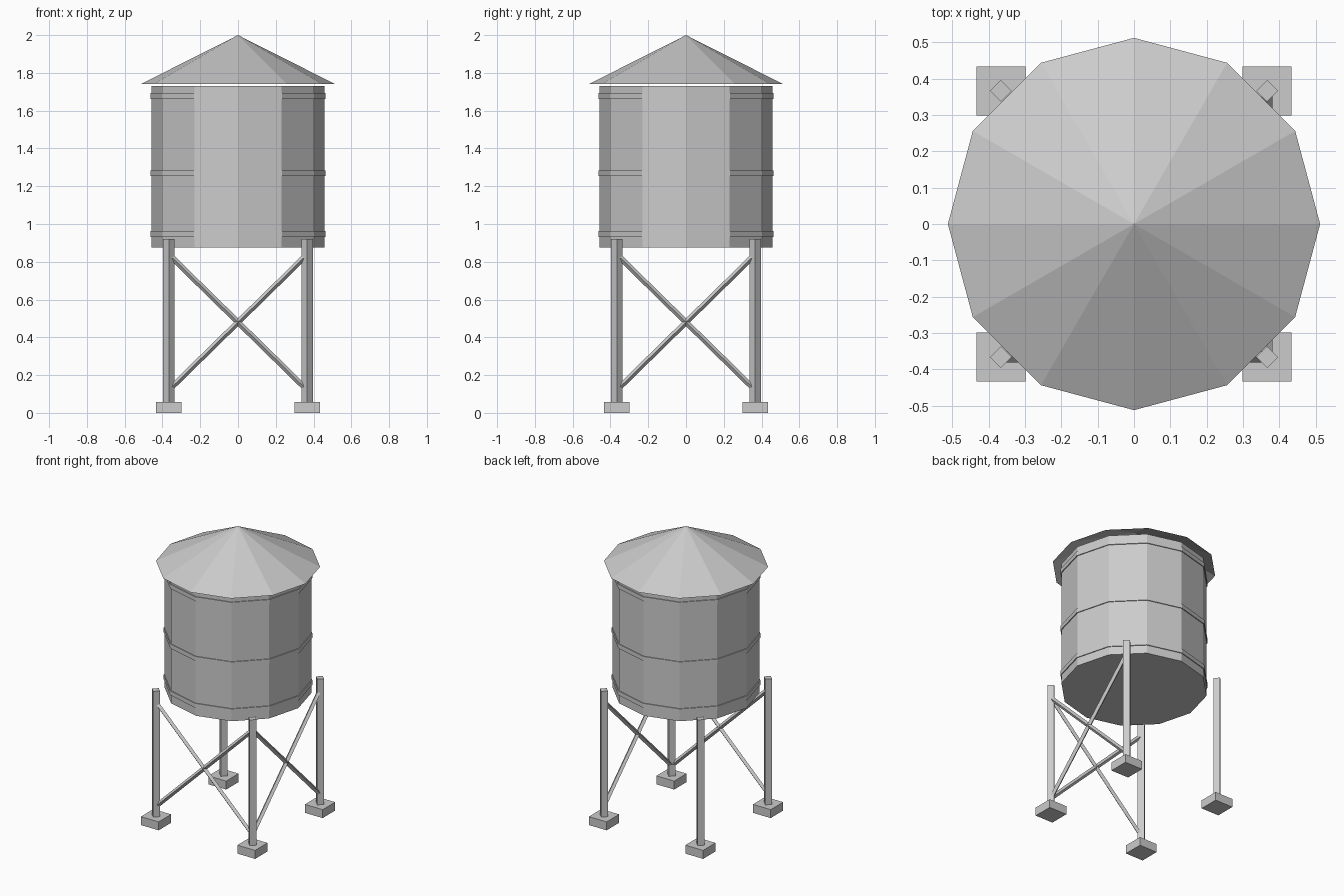
import bpy, bmesh
from mathutils import Vector

if "Cube" in bpy.data.objects:
    bpy.data.objects.remove(bpy.data.objects["Cube"])

SIDES = 12      # tank, bands and roof share the same twelve sides
LEG = 0.366     # leg offset from the centre in x and y


def add_object(name, bm):
    mesh = bpy.data.meshes.new(name)
    bm.to_mesh(mesh)
    bm.free()
    obj = bpy.data.objects.new(name, mesh)
    bpy.context.collection.objects.link(obj)
    return obj


def prism(name, start, end, r1, r2, sides, caps=True):
    """Straight prism or cone between two points."""
    start, end = Vector(start), Vector(end)
    axis = end - start
    bm = bmesh.new()
    bmesh.ops.create_cone(bm, cap_ends=caps, segments=sides,
                          radius1=r1, radius2=r2, depth=axis.length)
    bmesh.ops.remove_doubles(bm, verts=bm.verts, dist=1e-5)
    obj = add_object(name, bm)
    if abs(axis.x) + abs(axis.y) > 1e-6:
        obj.rotation_euler = axis.to_track_quat('Z', 'Y').to_euler()
    obj.location = (start + end) / 2
    return obj


def box(name, centre, size):
    bm = bmesh.new()
    bmesh.ops.create_cube(bm, size=1)
    bmesh.ops.scale(bm, verts=bm.verts, vec=size)
    obj = add_object(name, bm)
    obj.location = centre
    return obj


# Tank body
prism("tank", (0, 0, 0.875), (0, 0, 1.73), 0.458, 0.458, SIDES)

# Conical roof, an open shell floating just above the tank
prism("roof", (0, 0, 1.742), (0, 0, 2.0), 0.512, 0, SIDES, caps=False)

# Thin hoops around the tank
for label, z in (("lower", 0.947), ("middle", 1.269), ("upper", 1.678)):
    band = prism(label + "_band", (0, 0, z - 0.015), (0, 0, z + 0.015),
                 0.464, 0.464, SIDES, caps=False)
    solid = band.modifiers.new("thickness", 'SOLIDIFY')
    solid.thickness = 0.012
    solid.offset = -1

# Diamond-section legs on square footings
for ylabel, y in (("front", -LEG), ("back", LEG)):
    for xlabel, x in (("left", -LEG), ("right", LEG)):
        corner = f"{ylabel}_{xlabel}"
        prism(corner + "_leg", (x, y, 0.05), (x, y, 0.92), 0.03, 0.03, 4)
        box(corner + "_footing", (x, y, 0.029), (0.135, 0.135, 0.058))

# Cross braces, on the front and right sides only
for label, s in (("rising", 1), ("falling", -1)):
    lo, hi = 0.48 - 0.348 * s, 0.48 + 0.348 * s
    e = 0.355
    prism(f"front_{label}_brace", (-e, -LEG, lo), (e, -LEG, hi), 0.015, 0.015, 4)
    prism(f"right_{label}_brace", (LEG, -e, lo), (LEG, e, hi), 0.015, 0.015, 4)
